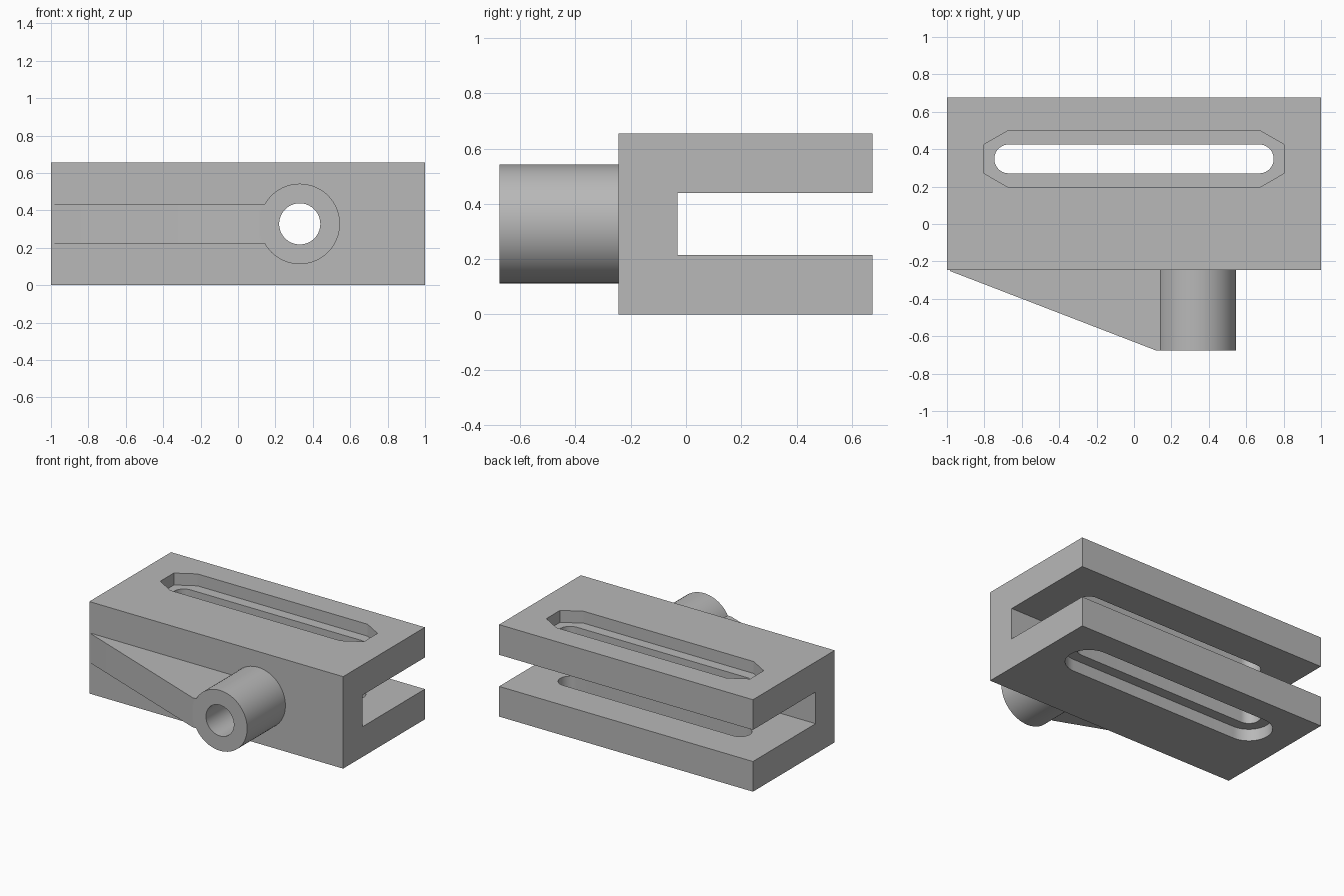
import bpy, bmesh
from math import cos, sin, pi, radians
from mathutils import Vector

cube = bpy.data.objects.get("Cube")
if cube:
    bpy.data.objects.remove(cube, do_unlink=True)

grey = bpy.data.materials.new("plain grey")
grey.use_nodes = True
colour = (0.48, 0.48, 0.48, 1)
grey.diffuse_color = colour
grey.node_tree.nodes["Principled BSDF"].inputs["Base Color"].default_value = colour

HEIGHT, FRONT, BACK = 0.655, -0.245, 0.675
GAP_LOW, GAP_HIGH = 0.215, 0.44
MID = HEIGHT / 2
BOSS_X = 0.33


def prism(name, points, axis, start, end):
    """Extrude a 2D outline along an axis; points use the other two axes in order."""
    bm = bmesh.new()
    verts = []
    for p in points:
        co = list(p)
        co.insert("xyz".index(axis), start)
        verts.append(bm.verts.new(co))
    face = bm.faces.new(verts)
    out = bmesh.ops.extrude_face_region(bm, geom=[face])
    shift = Vector([end - start if a == axis else 0 for a in "xyz"])
    moved = [g for g in out["geom"] if isinstance(g, bmesh.types.BMVert)]
    bmesh.ops.translate(bm, verts=moved, vec=shift)
    bmesh.ops.recalc_face_normals(bm, faces=bm.faces)
    mesh = bpy.data.meshes.new(name)
    bm.to_mesh(mesh)
    bm.free()
    mesh.materials.append(grey)
    obj = bpy.data.objects.new(name, mesh)
    bpy.context.collection.objects.link(obj)
    return obj


def circle(cx, cy, r, sides=64):
    return [(cx + r * cos(2 * pi * i / sides), cy + r * sin(2 * pi * i / sides))
            for i in range(sides)]


def slot(r, steps):
    """Outline of a long slot whose ends are half circles of the given steps."""
    half, cy = 0.67, 0.348
    points = []
    for side, turn in ((1, -pi / 2), (-1, pi / 2)):
        for i in range(steps + 1):
            a = turn + pi * i / steps
            points.append((side * half + r * cos(a), cy + r * sin(a)))
    return points


def combine(target, tool, operation):
    tool.hide_render = True
    mod = target.modifiers.new(tool.name, "BOOLEAN")
    mod.operation, mod.object, mod.solver = operation, tool, "EXACT"
    bpy.context.view_layer.objects.active = target
    bpy.ops.object.modifier_apply(modifier=mod.name)
    bpy.data.objects.remove(tool, do_unlink=True)


# forked block, open to the back
body = prism("forked_bracket", [
    (FRONT, 0), (BACK, 0), (BACK, GAP_LOW), (-0.03, GAP_LOW),
    (-0.03, GAP_HIGH), (BACK, GAP_HIGH), (BACK, HEIGHT), (FRONT, HEIGHT)],
    "x", -1, 1)

# round boss with its tapering side rib
boss = prism("boss", circle(BOSS_X, MID, 0.215), "y", -BACK, -0.15)
rib = prism("rib", [(-0.985, -0.2), (-0.985, -0.251), (0.115, -BACK),
                    (0.25, -BACK), (0.25, -0.2)], "z", MID - 0.105, MID + 0.105)
combine(boss, rib, "UNION")
combine(body, boss, "UNION")

# bore through the boss into the fork gap
combine(body, prism("bore", circle(BOSS_X, MID, 0.11), "y", -0.8, 0.05), "DIFFERENCE")

# bolt slot through both arms, with a nut recess above and a head recess below
combine(body, prism("bolt_slot", slot(0.077, 24), "z", -0.1, 0.8), "DIFFERENCE")
combine(body, prism("nut_recess", slot(0.153, 3), "z", HEIGHT - 0.085, 0.8), "DIFFERENCE")
combine(body, prism("head_recess", slot(0.153, 24), "z", -0.1, 0.085), "DIFFERENCE")

# smooth the round walls, keep the edges crisp
bpy.ops.object.select_all(action="DESELECT")
body.select_set(True)
bpy.context.view_layer.objects.active = body
bpy.ops.object.shade_smooth_by_angle(angle=radians(25))
